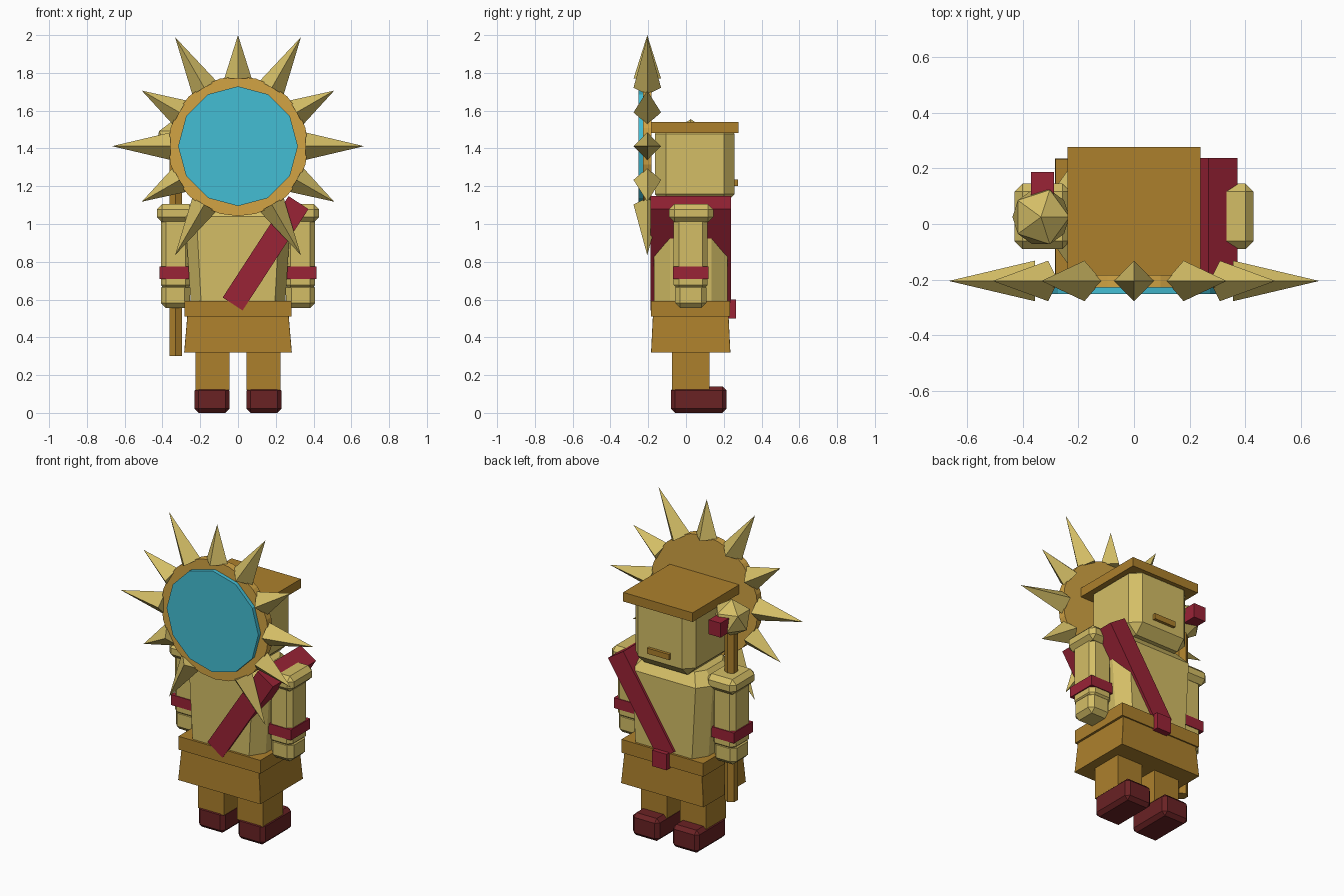
import bpy, bmesh, math
from mathutils import Matrix, Vector

if "Cube" in bpy.data.objects:
    bpy.data.objects.remove(bpy.data.objects["Cube"])


def material(name, rgb):
    m = bpy.data.materials.new(name)
    lin = [((c / 255 + 0.055) / 1.055) ** 2.4 for c in rgb]
    m.diffuse_color = (*lin, 1)
    m.use_nodes = True
    m.node_tree.nodes["Principled BSDF"].inputs["Base Color"].default_value = m.diffuse_color
    return m


SAND = material("pale sand", (212, 190, 102))
BROWN = material("golden brown", (172, 128, 44))
GOLD = material("bright gold", (210, 164, 68))
BLUE = material("sky blue", (68, 190, 212))
RED = material("crimson", (154, 35, 54))
MAROON = material("maroon", (106, 34, 36))
CY = 0.025  # body centre line in y


def finish(bm, name, mat):
    bmesh.ops.recalc_face_normals(bm, faces=bm.faces)
    me = bpy.data.meshes.new(name)
    bm.to_mesh(me)
    bm.free()
    me.materials.append(mat)
    ob = bpy.data.objects.new(name, me)
    bpy.context.collection.objects.link(ob)
    return ob


def box(name, mat, x, y, z, bevel=0.0):
    """Box from (min, max) ranges with optional chamfer."""
    bm = bmesh.new()
    bmesh.ops.create_cube(bm, size=1)
    for v in bm.verts:
        v.co = [r[0] + (c + 0.5) * (r[1] - r[0]) for c, r in zip(v.co, (x, y, z))]
    if bevel:
        bmesh.ops.bevel(bm, geom=bm.edges[:], offset=bevel, segments=1,
                        affect='EDGES', profile=0.5)
    return finish(bm, name, mat)


def loft(name, mat, sections):
    """Stack of chamfered rectangles: (z, half x, half y, chamfer x, chamfer y)."""
    bm = bmesh.new()
    rings = []
    for z, hx, hy, cx, cy in sections:
        pts = [(hx, hy - cy), (hx - cx, hy), (cx - hx, hy), (-hx, hy - cy),
               (-hx, cy - hy), (cx - hx, -hy), (hx - cx, -hy), (hx, cy - hy)]
        rings.append([bm.verts.new((px, CY + py, z)) for px, py in pts])
    for a, b in zip(rings, rings[1:]):
        for i in range(8):
            bm.faces.new((a[i], a[(i + 1) % 8], b[(i + 1) % 8], b[i]))
    bm.faces.new(rings[0])
    bm.faces.new(rings[-1])
    return finish(bm, name, mat)


def cone(name, mat, sides, r1, r2, p0, p1, spin=0.0):
    """Cone or cylinder running from p0 to p1."""
    p0, p1 = Vector(p0), Vector(p1)
    bm = bmesh.new()
    bmesh.ops.create_cone(bm, cap_ends=True, segments=sides, radius1=r1,
                          radius2=r2, depth=(p1 - p0).length)
    rot = (p1 - p0).to_track_quat('Z', 'Y').to_matrix().to_4x4()
    bm.transform(Matrix.Translation((p0 + p1) / 2) @ rot @ Matrix.Rotation(spin, 4, 'Z'))
    return finish(bm, name, mat)


# Legs, boots and arms, both sides
def sided(s, a, b):
    return (a, b) if s > 0 else (-b, -a)


for s, side in ((1, "right"), (-1, "left")):
    box(side + "_boot", MAROON, sided(s, 0.045, 0.23), (-0.08, 0.215), (0, 0.14), 0.022)
    box(side + "_leg", BROWN, sided(s, 0.045, 0.225), (-0.075, 0.125), (0.12, 0.36))
    box(side + "_shoulder", SAND, sided(s, 0.23, 0.43), (-0.09, 0.145), (1.01, 1.105), 0.028)
    box(side + "_arm", SAND, sided(s, 0.25, 0.408), (-0.065, 0.115), (0.65, 1.04), 0.027)
    box(side + "_arm_band", RED, sided(s, 0.245, 0.415), (-0.07, 0.12), (0.71, 0.775))
    box(side + "_hand", SAND, sided(s, 0.255, 0.408), (-0.058, 0.108), (0.555, 0.69), 0.027)

# Skirt and belt
loft("skirt", BROWN, [(0.32, 0.285, 0.21, 0.001, 0.001), (0.52, 0.268, 0.2, 0.001, 0.001)])
box("belt", BROWN, (-0.283, 0.283), (-0.184, 0.234), (0.51, 0.593))
box("buckle", RED, (-0.05, 0.05), (0.22, 0.265), (0.5, 0.6))

# Torso and diagonal sash
loft("torso", SAND, [(0.58, 0.25, 0.195, 0.055, 0.085),
                     (1.04, 0.28, 0.195, 0.06, 0.085),
                     (1.11, 0.215, 0.14, 0.04, 0.06)])
sash = box("sash", RED, (-0.063, 0.063), (-0.212, 0.212), (-0.32, 0.32))
sash.data.transform(Matrix.Translation((0.146, CY, 0.845))
                    @ Matrix.Rotation(math.radians(33), 4, 'Y'))

# Head, flat hat and mouth
box("head", SAND, (-0.21, 0.21), (-0.165, 0.258), (1.1, 1.535), 0.058)
box("hat", BROWN, (-0.24, 0.24), (-0.185, 0.278), (1.483, 1.54))
box("mouth", BROWN, (-0.075, 0.075), (0.24, 0.276), (1.2, 1.235))

# Mace held at the left side
cone("mace_pole", BROWN, 6, 0.038, 0.038, (-0.33, CY, 0.3), (-0.33, CY, 1.42))
bm = bmesh.new()
bmesh.ops.create_icosphere(bm, subdivisions=1, radius=0.115)
bm.transform(Matrix.Translation((-0.335, CY, 1.44)))
finish(bm, "mace_head", SAND)
box("mace_stud", RED, (-0.37, -0.288), (0.08, 0.187), (1.385, 1.475))

# Sun disc with blue face and eleven spikes (none pointing down)
SUN = Vector((0, -0.205, 1.412))
cone("sun_rim", GOLD, 24, 0.37, 0.37, (0, -0.183, 1.412), (0, -0.228, 1.412))
cone("sun_face", BLUE, 12, 0.317, 0.317, (0, -0.2, 1.412), (0, -0.252, 1.412))
for i in range(12):
    if i == 9:
        continue
    a = math.radians(30 * i)
    d = Vector((math.cos(a), 0, math.sin(a)))
    tip = 0.667 if i % 2 == 0 else 0.588
    # base diamond: two corners along y, two in the disc plane
    bm = bmesh.new()
    t = Vector((-d.z, 0, d.x)) * 0.073
    y = Vector((0, 0.073, 0))
    base = [bm.verts.new(SUN + d * 0.357 + o) for o in (t, y, -t, -y)]
    top = bm.verts.new(SUN + d * tip)
    bm.faces.new(base)
    for k in range(4):
        bm.faces.new((base[k], base[(k + 1) % 4], top))
    finish(bm, "sun_spike_%d" % i, SAND)
